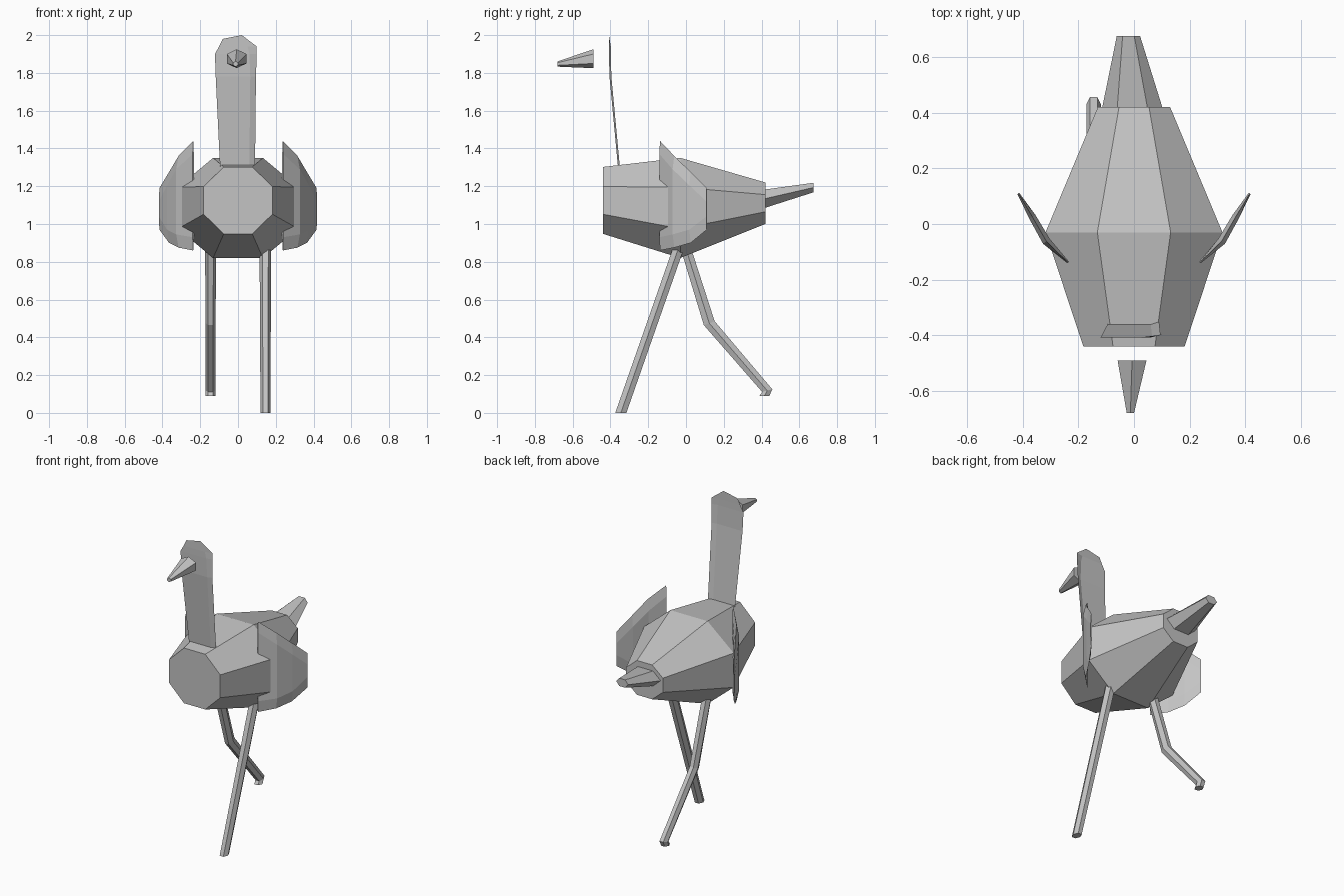
import bpy, math
from math import cos, sin, pi
from mathutils import Vector

cube = bpy.data.objects.get("Cube")
if cube:
    bpy.data.objects.remove(cube)

grey = bpy.data.materials.new("light_grey")
grey.use_nodes = True
colour = (0.55, 0.55, 0.55, 1)
grey.diffuse_color = colour
grey.node_tree.nodes["Principled BSDF"].inputs["Base Color"].default_value = colour


def build(name, verts, faces):
    mesh = bpy.data.meshes.new(name)
    mesh.from_pydata(verts, [], faces)
    mesh.materials.append(grey)
    obj = bpy.data.objects.new(name, mesh)
    bpy.context.collection.objects.link(obj)
    return obj


def loft(name, rings):
    """Skin equal-sized rings and cap both ends."""
    n = len(rings[0])
    verts = [v for ring in rings for v in ring]
    faces = [(r * n + i, r * n + (i + 1) % n, (r + 1) * n + (i + 1) % n, (r + 1) * n + i)
             for r in range(len(rings) - 1) for i in range(n)]
    faces += [tuple(reversed(range(n))), tuple(range(len(verts) - n, len(verts)))]
    return build(name, verts, faces)


def upright_ring(x, y, z, rx, rz, sides, turn=0.0):
    return [(x + rx * cos(turn - 2 * pi * i / sides), y, z + rz * sin(turn - 2 * pi * i / sides))
            for i in range(sides)]


def level_ring(x, y, z, rx, ry, tilt=0.0):
    return [(x + rx * cos(pi * i / 3), y + ry * sin(pi * i / 3), z + tilt * sin(pi * i / 3))
            for i in range(6)]


# Octagonal body, widest in the middle
k = 1 / cos(pi / 8)
loft("body", [upright_ring(0, y, z, rx * k, rz * k, 8, pi / 8) for y, z, rx, rz in
              [(-0.44, 1.125, 0.182, 0.177), (-0.03, 1.085, 0.318, 0.265), (0.42, 1.11, 0.13, 0.11)]])

# Tapered tail and beak
loft("tail", [upright_ring(-0.005, 0.40, 1.13, 0.113, 0.058, 6),
              upright_ring(-0.02, 0.675, 1.193, 0.042, 0.029, 6)])
loft("beak", [upright_ring(-0.013, -0.68, 1.847, 0.015, 0.014, 6, pi / 2),
              upright_ring(-0.007, -0.49, 1.875, 0.06, 0.05, 6, pi / 2)])

# Legs: one straight, one bent at the knee
loft("left_leg", [level_ring(0.145, -0.345, 0.0, 0.026, 0.034),
                  level_ring(0.145, -0.03, 0.9, 0.031, 0.034)])
loft("right_leg", [level_ring(-0.145, 0.415, 0.09, 0.026, 0.03),
                   level_ring(-0.145, 0.43, 0.118, 0.026, 0.031, 0.008),
                   level_ring(-0.145, 0.123, 0.475, 0.026, 0.033, 0.012),
                   level_ring(-0.145, -0.01, 0.9, 0.03, 0.032)])

# Flat neck and head plate with a shallow fold near its left side
rows = [(1.30, -0.36, -0.095, 0.06, 0.09), (1.78, -0.405, -0.118, 0.065, 0.095),
        (1.90, -0.408, -0.122, 0.06, 0.099), (1.94, -0.408, -0.10, 0.05, 0.099)]
verts, faces = [], []
for z, y, left, fold, right in rows:
    verts += [(left, y, z), (fold, y, z), (right, y + 0.01, z)]
for r in range(len(rows) - 1):
    a = 3 * r
    faces += [(a + i, a + i + 1, a + i + 4, a + i + 3) for i in (0, 1)]
top = len(verts)
verts += [(-0.08, -0.408, 1.98), (0.02, -0.408, 2.0)]
faces.append((top - 3, top - 2, top - 1, top + 1, top))
build("neck_and_head", verts, faces)

# Curved wings, thinning toward the front and back edges
columns = [(0.237, -0.138, 0.86, 1.44, 0.004), (0.315, -0.062, 0.875, 1.36, 0.015),
           (0.365, 0.025, 0.90, 1.275, 0.013), (0.416, 0.11, 0.97, 1.19, 0.004)]
for name, side in (("left_wing", 1), ("right_wing", -1)):
    rings = []
    for x, y, low, high, t in columns:
        out = Vector((t * 0.8, -t * 0.6, 0))
        ring = [Vector((x, y, low)), Vector((x, y, low + 0.07)) + out,
                Vector((x, y, high - 0.07)) + out, Vector((x, y, high)),
                Vector((x, y, high - 0.07)) - out, Vector((x, y, low + 0.07)) - out]
        rings.append([(v.x * side, v.y, v.z) for v in (ring if side > 0 else ring[::-1])])
    loft(name, rings)
